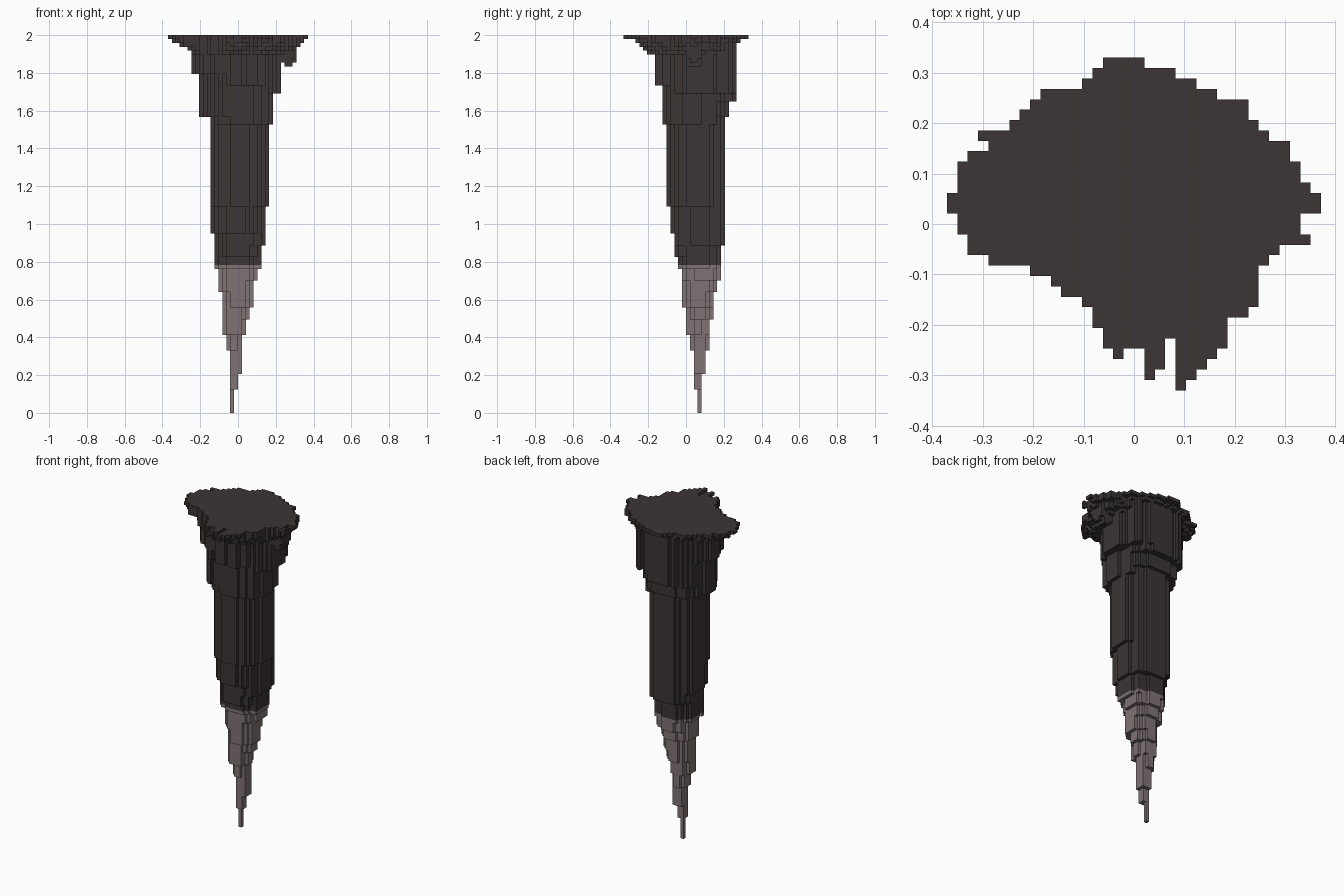
import bpy, bmesh, random

random.seed(4)
cube = bpy.data.objects.get("Cube")
if cube:
    bpy.data.objects.remove(cube, do_unlink=True)

CELLS = 97                # blocks along the full height
C = 2.0 / CELLS           # block size
SPLIT = 38                # block level where the pale tip begins


def material(name, rgb):
    m = bpy.data.materials.new(name)
    m.use_nodes = True
    m.diffuse_color = (*rgb, 1)
    bsdf = next(n for n in m.node_tree.nodes if n.type == 'BSDF_PRINCIPLED')
    bsdf.inputs["Base Color"].default_value = (*rgb, 1)
    bsdf.inputs["Roughness"].default_value = 0.9
    return m


dark = material("dark rock", (0.045, 0.035, 0.035))
pale = material("pale rock", (0.22, 0.173, 0.178))

# Flat top: block span in x for each row, from the back row (15) to the front (-12)
SPANS = [(-3, 1), (-4, 4), (-5, 6), (-9, 8), (-10, 11), (-11, 11), (-12, 12),
         (-15, 13), (-14, 15), (-16, 15), (-17, 16), (-17, 16), (-17, 17),
         (-18, 18), (-18, 18), (-17, 16), (-17, 16), (-16, 17), (-16, 14),
         (-14, 13), (-10, 12), (-8, 12), (-7, 12), (-5, 12), (-4, 11),
         (-4, 9), (-3, 9), (-3, 9)]
outline = {(x, 15 - r) for r, (a, b) in enumerate(SPANS) for x in range(a, b)}
outline.discard((3, -12))
# Ragged teeth on the front edge
for x0, x1, y in [(-2, -1, -13), (1, 3, -13), (4, 8, -13), (1, 3, -14),
                  (4, 7, -14), (1, 2, -15), (4, 6, -15), (4, 5, -16)]:
    outline |= {(x, y) for x in range(x0, x1)}

# Rounded steps below the top: bottom height, then x and y block limits
CROWN = [(1.96, -17, 17, -13, 14), (1.94, -15, 16, -12, 13),
         (1.92, -13, 15, -11, 13), (1.89, -12, 13, -10, 13),
         (1.80, -12, 11, -8, 13), (1.73, -10, 11, -8, 13)]
SHAFT = [(1.69, -10, 11, -6, 13), (1.64, -10, 9, -6, 13),
         (1.57, -10, 9, -6, 11), (1.53, -7, 9, -6, 10),
         (1.10, -7, 8, -5, 10), (0.95, -7, 7, -4, 10),
         (0.89, -6, 7, -3, 10), (0.83, -6, 6, -3, 9), (0.77, -6, 6, -2, 9)]
TIP = [(0.70, -5, 5, -1, 9), (0.64, -5, 4, -1, 8), (0.56, -4, 4, -1, 7),
       (0.50, -4, 3, 0, 7), (0.42, -4, 2, 0, 6), (0.33, -3, 1, 1, 6),
       (0.21, -2, 1, 2, 5), (0.125, -2, 0, 2, 4), (0.0, -2, -1, 3, 4)]

# Every column hangs from the top down to the lowest step that holds it
bottoms = {p: CELLS - 1 for p in sorted(outline)}
rough = {p: random.uniform(-0.14, 0.1) for p in bottoms}
for steps, power in ((CROWN, 1.8), (SHAFT, 2.4), (TIP, 2.2)):
    for z, x0, x1, y0, y1 in steps:
        for x, y in bottoms:
            if not (x0 <= x < x1 and y0 <= y < y1):
                continue
            u = abs(2 * x + 1 - x0 - x1) / (x1 - x0)
            v = abs(2 * y + 1 - y0 - y1) / (y1 - y0)
            if u ** power + v ** power <= 1 + rough[x, y]:
                bottoms[x, y] = round(z / C)

# Hanging lump under the left rim
for x in range(11, 15):
    for y in range(0, 4):
        level = 89 + (x == 11) + (x == 14) + random.randint(0, 1)
        bottoms[x, y] = min(bottoms[x, y], level)


def column_mesh(name, low, high, mat):
    """Outer block faces of all columns between two levels."""
    bm = bmesh.new()

    def quad(*pts):
        bm.faces.new([bm.verts.new((a * C, b * C, c * C)) for a, b, c in pts])

    cols = {p: max(b, low) for p, b in bottoms.items() if b < high}
    for (x, y), b in cols.items():
        X, Y = x + 1, y + 1
        if high == CELLS:
            quad((x, y, high), (X, y, high), (X, Y, high), (x, Y, high))
        if bottoms[x, y] >= low:
            quad((x, y, b), (x, Y, b), (X, Y, b), (X, y, b))
        for dx, dy, p, q in ((0, -1, (x, y), (X, y)), (1, 0, (X, y), (X, Y)),
                             (0, 1, (X, Y), (x, Y)), (-1, 0, (x, Y), (x, y))):
            t = cols.get((x + dx, y + dy), high)
            if t > b:
                quad((*p, b), (*q, b), (*q, t), (*p, t))
    bmesh.ops.remove_doubles(bm, verts=bm.verts, dist=C * 0.01)
    me = bpy.data.meshes.new(name)
    bm.to_mesh(me)
    bm.free()
    me.materials.append(mat)
    ob = bpy.data.objects.new(name, me)
    bpy.context.collection.objects.link(ob)


column_mesh("rock_crown_and_shaft", SPLIT, CELLS, dark)
column_mesh("pale_tip", 0, SPLIT, pale)
